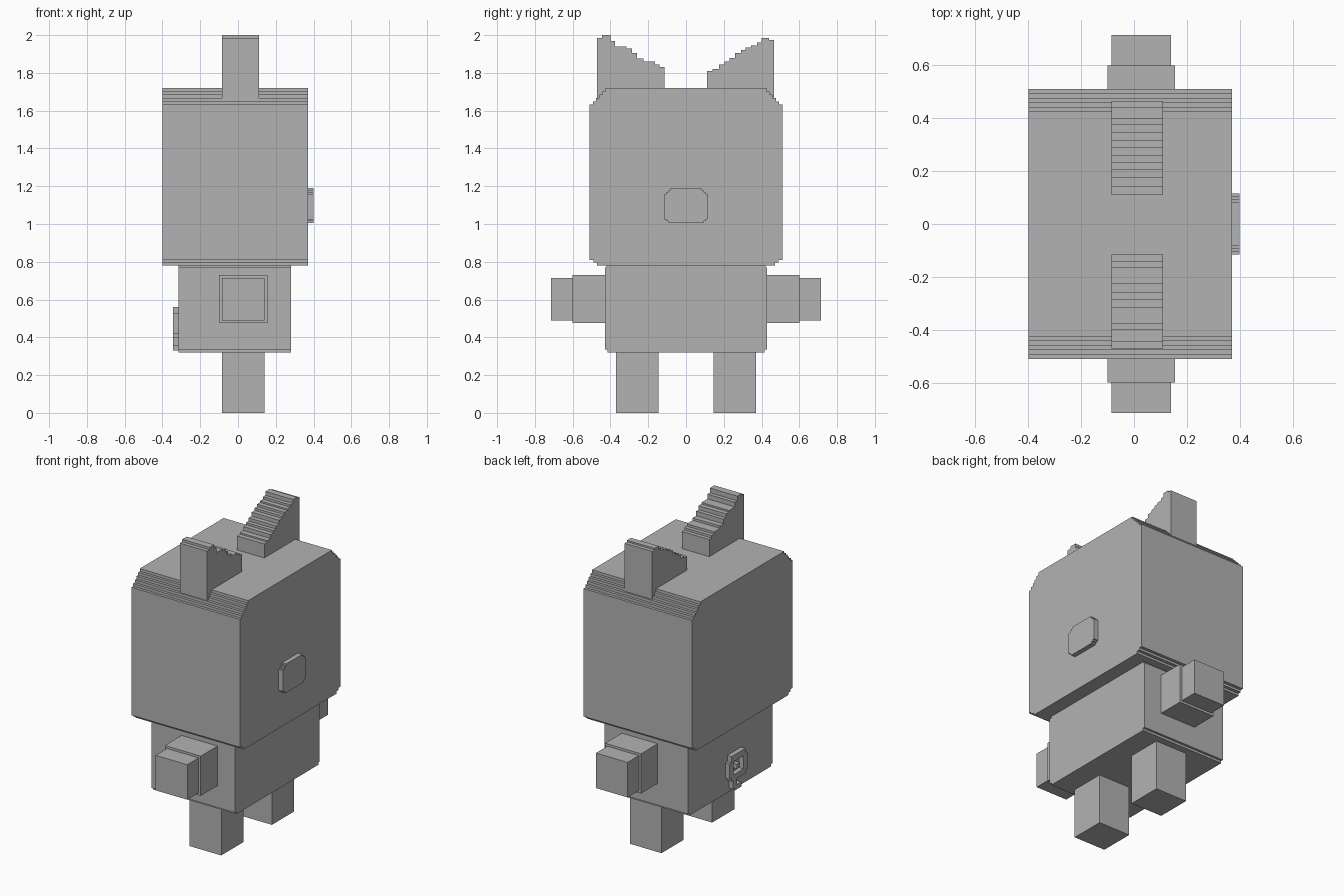
import bpy
import bmesh

cube = bpy.data.objects.get("Cube")
if cube:
    bpy.data.objects.remove(cube, do_unlink=True)

GREY = (0.45, 0.45, 0.45, 1.0)
grey = bpy.data.materials.new("plain grey")
grey.use_nodes = True
grey.diffuse_color = GREY
grey.node_tree.nodes["Principled BSDF"].inputs["Base Color"].default_value = GREY


def extrude_profiles(name, profiles, x0, x1):
    """Extrude closed (y, z) outlines along x into one flat-shaded object."""
    bm = bmesh.new()
    for outline in profiles:
        face = bm.faces.new([bm.verts.new((x0, y, z)) for y, z in outline])
        grown = bmesh.ops.extrude_face_region(bm, geom=[face], use_keep_orig=True)
        moved = [g for g in grown["geom"] if isinstance(g, bmesh.types.BMVert)]
        bmesh.ops.translate(bm, verts=moved, vec=(x1 - x0, 0, 0))
    bmesh.ops.recalc_face_normals(bm, faces=bm.faces)
    mesh = bpy.data.meshes.new(name)
    bm.to_mesh(mesh)
    bm.free()
    mesh.materials.append(grey)
    obj = bpy.data.objects.new(name, mesh)
    bpy.context.collection.objects.link(obj)
    return obj


def rect(y0, y1, z0, z1):
    return [(y0, z0), (y1, z0), (y1, z1), (y0, z1)]


def stepped_block(half, z0, z1, low, high):
    """Rectangle in y/z whose corners are small stairs: (depth y, depth z, steps)."""
    side = []
    dy, dz, n = low
    for i in range(n):
        y = half - dy + dy * i / n
        side += [(y, z0 + dz * i / n), (y + dy / n, z0 + dz * i / n)]
    side.append((half, z0 + dz))
    dy, dz, n = high
    side.append((half, z1 - dz))
    for i in range(n):
        y = half - dy * (i + 1) / n
        z = z1 - dz + dz * i / n
        side += [(y, z), (y, z + dz / n)]
    # Drop repeated corners, then mirror for the other side
    clean = [p for i, p in enumerate(side) if i == 0 or p != side[i - 1]]
    return clean + [(-y, z) for y, z in reversed(clean)]


# Head, torso and nose
extrude_profiles("head", [stepped_block(0.51, 0.78, 1.72, (0.06, 0.045, 3), (0.085, 0.088, 5))], -0.40, 0.37)
extrude_profiles("torso", [stepped_block(0.43, 0.32, 0.78, (0.03, 0.03, 2), (0.01, 0.01, 1))], -0.315, 0.28)
extrude_profiles("nose", [stepped_block(0.115, 1.005, 1.19, (0.034, 0.03, 3), (0.034, 0.03, 3))], 0.365, 0.40)

# Legs, arms and hands
for side, s in (("right", -1), ("left", 1)):
    extrude_profiles(side + "_leg", [rect(s * 0.145, s * 0.37, 0, 0.32)], -0.085, 0.14)
    extrude_profiles(side + "_arm", [rect(s * 0.43, s * 0.60, 0.475, 0.73)], -0.10, 0.155)
    extrude_profiles(side + "_hand", [rect(s * 0.60, s * 0.715, 0.49, 0.715)], -0.085, 0.14)


# Ears: treads listed from the outer edge inward as (inner y, height)
def ear(name, s, outer, treads):
    outline = [(s * outer, 1.66)]
    y = outer
    for inner, z in treads:
        outline += [(s * y, z), (s * inner, z)]
        y = inner
    outline.append((s * y, 1.66))
    extrude_profiles(name, [outline], -0.085, 0.11)


ear("right_ear", -1, 0.47, [
    (0.445, 1.985), (0.40, 2.0), (0.375, 1.97), (0.315, 1.94), (0.285, 1.93),
    (0.26, 1.905), (0.225, 1.875), (0.165, 1.86), (0.14, 1.845), (0.115, 1.83)])
ear("left_ear", 1, 0.465, [
    (0.44, 1.975), (0.40, 1.985), (0.375, 1.96), (0.345, 1.945), (0.315, 1.935),
    (0.29, 1.92), (0.26, 1.905), (0.23, 1.88), (0.205, 1.86), (0.175, 1.845),
    (0.14, 1.82), (0.11, 1.81)])

# Curled tail: a blocky ring with a nub inside and a hooked stem
extrude_profiles("tail", [
    rect(-0.11, 0.03, 0.52, 0.56),
    rect(0.01, 0.05, 0.42, 0.52),
    rect(-0.13, -0.09, 0.42, 0.53),
    rect(-0.11, 0.03, 0.40, 0.435),
    rect(-0.055, -0.025, 0.46, 0.49),
    rect(-0.02, 0.015, 0.345, 0.40),
    rect(-0.07, 0.0, 0.33, 0.36),
], -0.345, -0.31)
